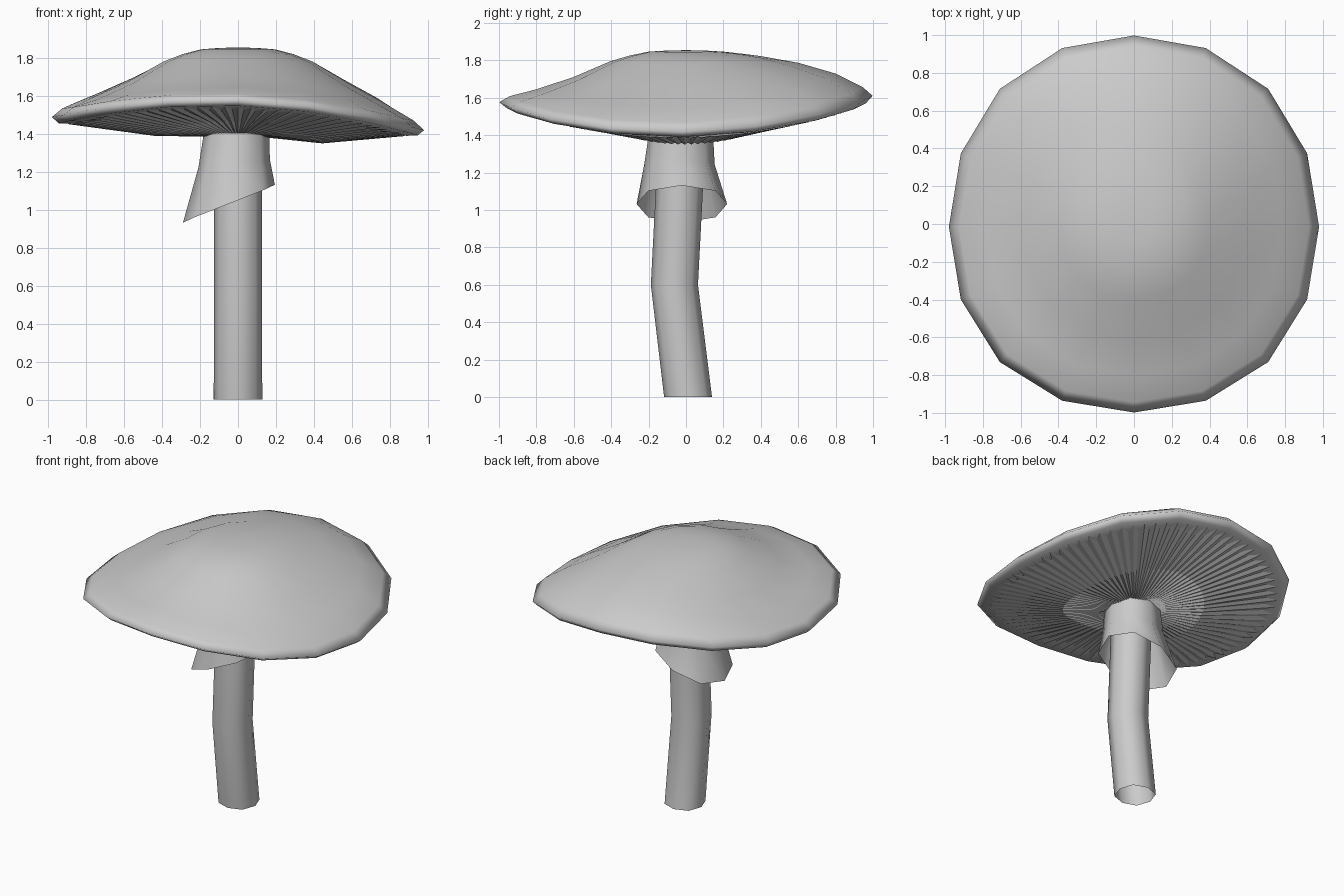
import bpy, bmesh
from math import sin, cos, pi

if "Cube" in bpy.data.objects:
    bpy.data.objects.remove(bpy.data.objects["Cube"])


def make(name, rings, smooth=True, start=None, end=None):
    """Skin equal-sized vertex rings into one object; start/end are tip points."""
    bm = bmesh.new()
    vs = [[bm.verts.new(p) for p in ring] for ring in rings]
    n = len(vs[0])
    for a, b in zip(vs, vs[1:]):
        for i in range(n):
            j = (i + 1) % n
            bm.faces.new((a[i], a[j], b[j], b[i]))
    for tip, ring in ((start, vs[0]), (end, vs[-1])):
        if tip:
            c = bm.verts.new(tip)
            for i in range(n):
                bm.faces.new((ring[i], ring[(i + 1) % n], c))
    bmesh.ops.recalc_face_normals(bm, faces=bm.faces)
    for f in bm.faces:
        f.smooth = smooth
    me = bpy.data.meshes.new(name)
    bm.to_mesh(me)
    bm.free()
    ob = bpy.data.objects.new(name, me)
    bpy.context.collection.objects.link(ob)
    return ob


def bulge(a, amount):
    """Slightly squarish circle: larger radius on the diagonals."""
    return 1 + amount * sin(2 * a) ** 2


def warped(a, r, z, saddle, back, side):
    """Point on the wavy cap: saddle raises front/back, back and side tilt."""
    r *= bulge(a, 0.025)
    return (0.985 * r * cos(a), 1.003 * r * sin(a) - 0.015 * r * cos(a) ** 2,
            z - saddle * cos(2 * a) + back * sin(a) + side * cos(a))


# Cap: profile rows are radius, height, saddle, back tilt, side tilt
cap_profile = [
    (0.10, 1.853, 0.000, 0.000, 0.000),
    (0.20, 1.846, 0.001, 0.000, 0.000),
    (0.30, 1.825, 0.006, 0.005, 0.000),
    (0.40, 1.795, 0.015, 0.013, 0.000),
    (0.60, 1.707, 0.042, 0.038, -0.004),
    (0.80, 1.627, 0.060, 0.042, -0.015),
    (0.94, 1.568, 0.066, 0.025, -0.032),
    (0.995, 1.524, 0.070, 0.017, -0.035),
    (0.96, 1.492, 0.068, 0.012, -0.032),
    (0.84, 1.482, 0.062, 0.010, -0.030),
    (0.45, 1.445, 0.045, 0.000, -0.020),
    (0.12, 1.415, 0.000, 0.000, 0.000),
]
make("cap", [[warped(2 * pi * i / 16, *row) for i in range(16)]
             for row in cap_profile],
     start=(0, 0, 1.855), end=(0, 0, 1.415))

# Gills: shallow pleated fan, alternating ridge and valley
GILLS = 80
gill_profile = [
    # ridge radius, valley radius, ridge z, valley z, saddle, back, side
    (0.92, 0.85, 1.486, 1.482, 0.064, 0.010, -0.031),
    (0.45, 0.45, 1.415, 1.425, 0.045, 0.000, -0.020),
    (0.12, 0.12, 1.388, 1.394, 0.004, 0.000, 0.000),
]
make("gills", [[warped(pi * i / GILLS, rv if i % 2 else rr,
                       zv if i % 2 else zr, s, b, t)
                for i in range(2 * GILLS)]
               for rr, rv, zr, zv, s, b, t in gill_profile], smooth=False)


def oval(x, y, z, r, tilt=0.0, n=8):
    """Eight-sided ring, optionally slanted upwards towards +x."""
    ring = []
    for i in range(n):
        a = 2 * pi * i / n
        k = r * bulge(a, 0.05)
        ring.append((x + k * cos(a), y + k * sin(a), z + tilt * cos(a)))
    return ring


# Stem: open tube with a kink halfway up
make("stem", [oval(0, 0.011, 0, 0.128), oval(0, -0.062, 0.6, 0.126),
              oval(0, -0.02, 1.41, 0.126)])

# Skirt: flared collar with a slanted hem
make("skirt", [oval(-0.008, -0.027, 1.405, 0.172),
               oval(-0.02, -0.035, 1.245, 0.188, 0.02),
               oval(-0.048, -0.022, 1.032, 0.242, 0.10)])
